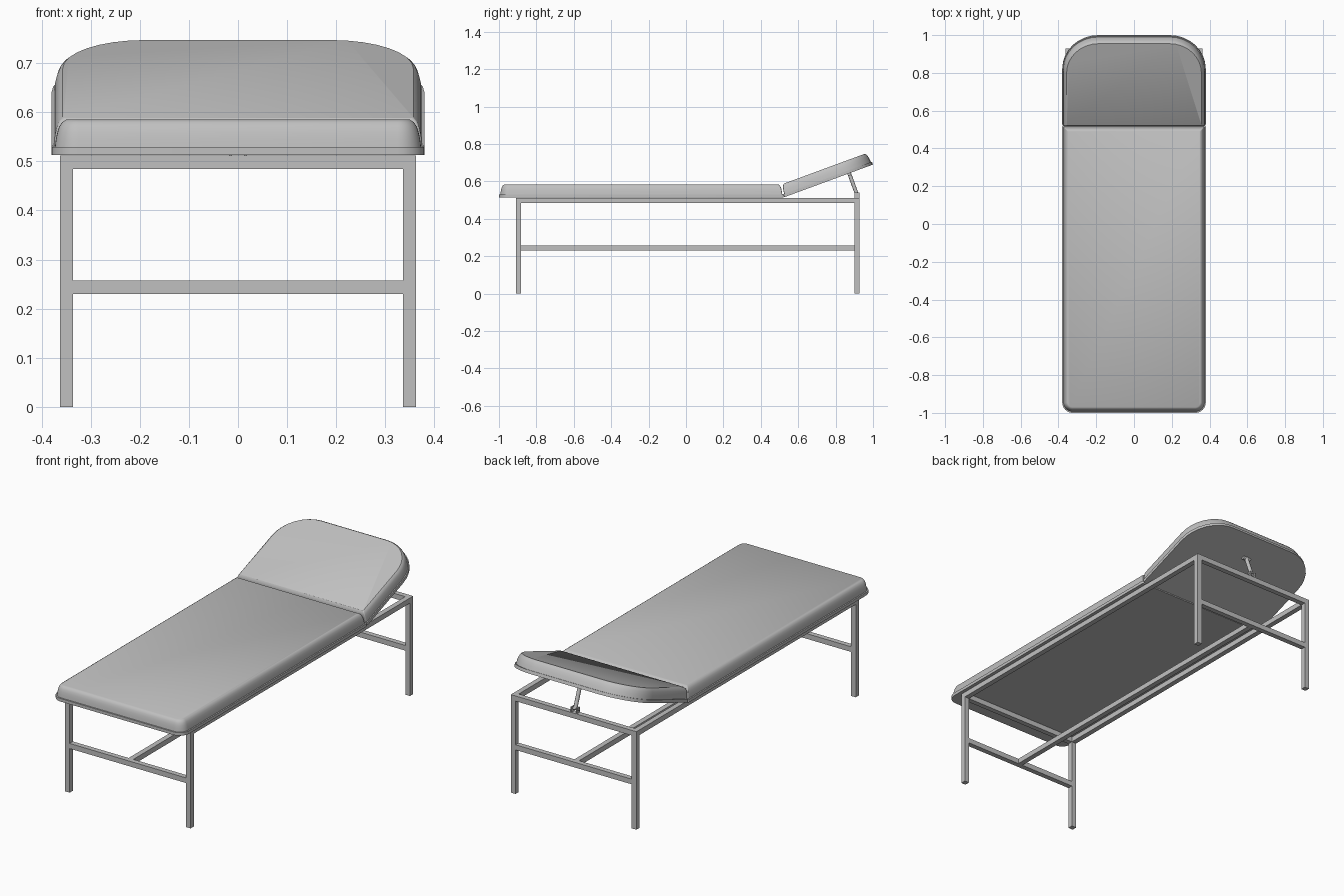
import bpy, bmesh, math
from mathutils import Matrix, Vector

cube = bpy.data.objects.get("Cube")
if cube:
    bpy.data.objects.remove(cube, do_unlink=True)

GREY = (0.527, 0.527, 0.527, 1)
mat = bpy.data.materials.new("light_grey")
mat.use_nodes = True
mat.diffuse_color = GREY
mat.node_tree.nodes["Principled BSDF"].inputs["Base Color"].default_value = GREY


def finish(name, bm, smooth=False):
    bmesh.ops.recalc_face_normals(bm, faces=bm.faces)
    me = bpy.data.meshes.new(name)
    bm.to_mesh(me)
    bm.free()
    me.materials.append(mat)
    ob = bpy.data.objects.new(name, me)
    bpy.context.collection.objects.link(ob)
    if smooth:
        bpy.ops.object.select_all(action='DESELECT')
        ob.select_set(True)
        bpy.context.view_layer.objects.active = ob
        bpy.ops.object.shade_smooth_by_angle(angle=math.radians(35))
    return ob


def box(name, lo, hi):
    bm = bmesh.new()
    lo, hi = Vector(lo), Vector(hi)
    size = Matrix.Diagonal((hi - lo).to_4d())
    size[3][3] = 1
    bmesh.ops.create_cube(bm, size=1, matrix=Matrix.Translation((lo + hi) / 2) @ size)
    return finish(name, bm)


def rod(name, a, b, radius):
    a, b = Vector(a), Vector(b)
    turn = (b - a).to_track_quat('Z', 'Y').to_matrix().to_4x4()
    bm = bmesh.new()
    bmesh.ops.create_cone(bm, cap_ends=True, segments=12, radius1=radius, radius2=radius,
                          depth=(b - a).length, matrix=Matrix.Translation((a + b) / 2) @ turn)
    return finish(name, bm, True)


def outline(half, y0, y1, r0, r1, inset, steps=8):
    """Rounded rectangle; r0 rounds the corners at y0, r1 those at y1."""
    pts = []
    for k, (sx, end) in enumerate(((1, 1), (-1, 1), (-1, 0), (1, 0))):
        r = max((r1 if end else r0) - inset, 0.004)
        cx = sx * (half - inset - r)
        cy = y1 - inset - r if end else y0 + inset + r
        for i in range(steps + 1):
            a = math.pi / 2 * (k + i / steps)
            pts.append((cx + r * math.cos(a), cy + r * math.sin(a)))
    return pts


def slab(name, shape, layers, matrix):
    """Loft a rounded outline through (inset, height) layers."""
    bm = bmesh.new()
    rings = [[bm.verts.new((x, y, z)) for x, y in outline(*shape, inset)]
             for inset, z in layers]
    n = len(rings[0])
    for a, b in zip(rings, rings[1:]):
        for i in range(n):
            j = (i + 1) % n
            bm.faces.new((a[i], a[j], b[j], b[i]))
    bm.faces.new(rings[0])
    bm.faces.new(rings[-1])
    bm.transform(matrix)
    return finish(name, bm, True)


# Padded sections: thin base board plus soft-edged cushion
BOARD = [(0, 0), (0, 0.016)]
PAD = [(0.007, 0.016), (0.009, 0.032), (0.012, 0.046), (0.016, 0.058),
       (0.022, 0.067), (0.03, 0.072)]
HEAD_PAD = [(0.005, 0.016), (0.007, 0.035), (0.011, 0.052), (0.016, 0.063), (0.023, 0.069)]

flat = Matrix.Translation((0, 0, 0.513))
main = (0.38, -1.0, 0.522, 0.055, 0.008)
slab("main_board", main, BOARD, flat)
slab("main_cushion", main, PAD, flat)

tilt = Matrix.Translation((0, 0.526, 0.516)) @ Matrix.Rotation(math.radians(20.2), 4, 'X')
head = (0.38, 0, 0.505, 0.008, 0.19)
slab("headrest_board", head, BOARD, tilt)
slab("headrest_cushion", head, HEAD_PAD, tilt)

# Square tube frame
X0, X1, T = 0.336, 0.363, 0.027
FRONT, BACK = -0.91, 0.928
LOW, TOP = 0.23, 0.485
for side, s in (("left", 1), ("right", -1)):
    xa, xb = sorted((s * X0, s * X1))
    box(side + "_top_rail", (xa, FRONT, TOP), (xb, BACK, TOP + T))
    for end, y in (("front", FRONT), ("back", BACK - T)):
        box(f"{end}_{side}_leg", (xa, y, 0), (xb, y + T, TOP))
for end, y in (("front", FRONT), ("back", BACK - T)):
    box(end + "_top_rail", (-X0, y, TOP), (X0, y + T, TOP + T))
    box(end + "_lower_rail", (-X0, y, LOW), (X0, y + T, LOW + T))
box("center_lower_rail", (-T / 2, FRONT + T, LOW), (T / 2, BACK - T, LOW + T))

# Headrest support strut with its clevis and pivots
for side, s in (("left", 1), ("right", -1)):
    xa, xb = sorted((s * 0.012, s * 0.018))
    box(side + "_strut_bracket", (xa, 0.902, 0.512), (xb, 0.927, 0.54))
rod("strut_lower_pivot", (-0.022, 0.914, 0.53), (0.022, 0.914, 0.53), 0.006)
rod("support_strut", (0, 0.914, 0.53), (0, 0.872, 0.645), 0.01)
rod("strut_upper_pivot", (-0.022, 0.872, 0.64), (0.022, 0.872, 0.64), 0.01)
